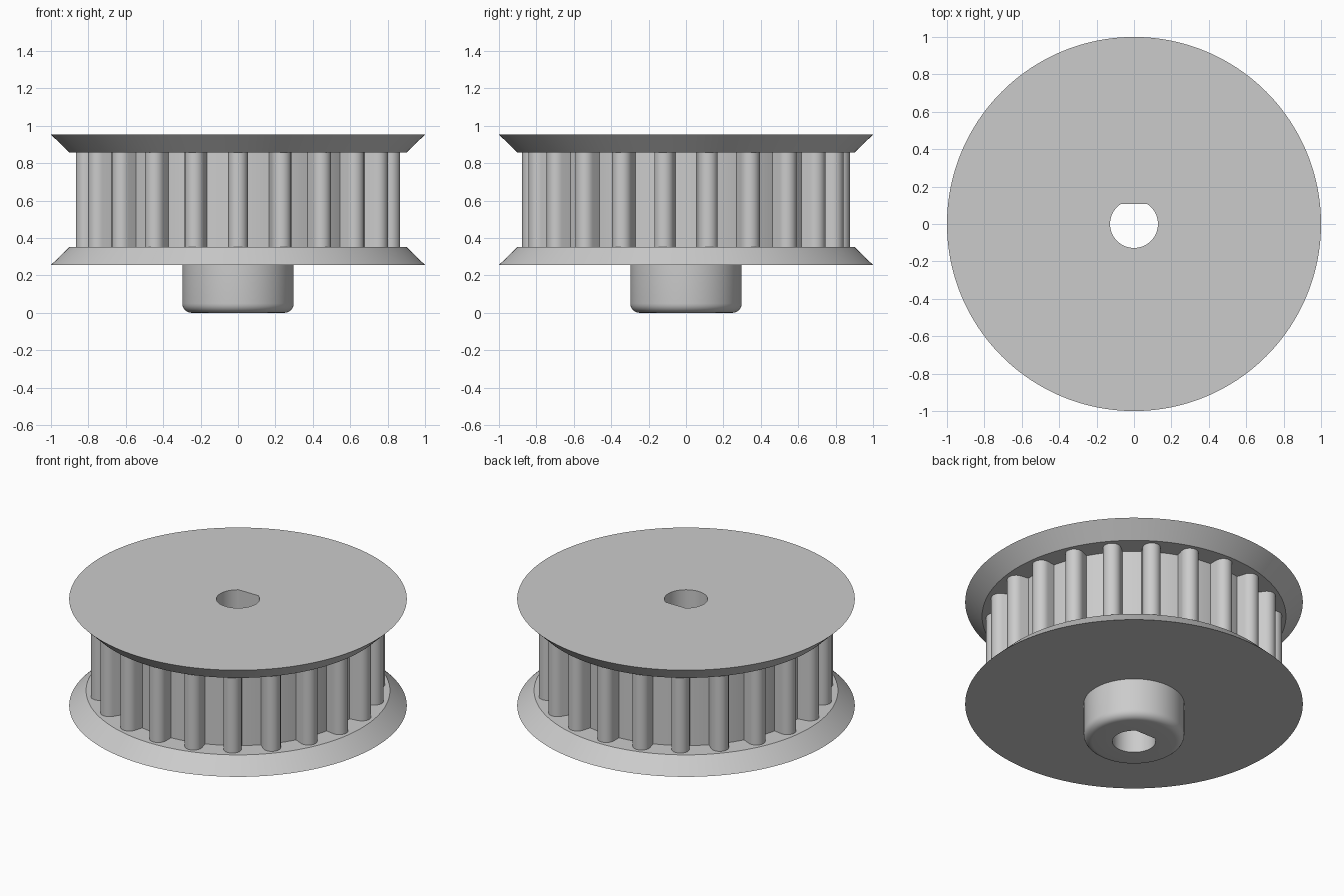
import bpy
import bmesh
from math import sin, cos, pi, radians, tau

cube = bpy.data.objects.get("Cube")
if cube:
    bpy.data.objects.remove(cube, do_unlink=True)

SEGMENTS = 192
TEETH = 22
BORE, BORE_FLAT = 0.128, 0.1064
HUB, FILLET = 0.298, 0.05
ROOT, TOOTH_CENTRE, TOOTH_HALF = 0.77, 0.823, 0.053
LOW, LOW_TOP, HIGH, TOP = 0.256, 0.353, 0.856, 0.953

grey = bpy.data.materials.new("plain grey")
grey.use_nodes = True
colour = (0.6, 0.6, 0.6, 1)
grey.diffuse_color = colour
grey.node_tree.nodes["Principled BSDF"].inputs["Base Color"].default_value = colour


def finish(bm, name):
    """Turn a bmesh into a smooth-shaded object with sharp edges kept."""
    bmesh.ops.recalc_face_normals(bm, faces=bm.faces)
    mesh = bpy.data.meshes.new(name)
    bm.to_mesh(mesh)
    bm.free()
    mesh.materials.append(grey)
    obj = bpy.data.objects.new(name, mesh)
    bpy.context.collection.objects.link(obj)
    bpy.ops.object.select_all(action="DESELECT")
    obj.select_set(True)
    bpy.context.view_layer.objects.active = obj
    bpy.ops.object.shade_smooth_by_angle(angle=radians(25))
    return obj


def bore_radius(angle):
    """D-shaped hole: round, with a flat on the back side."""
    s = sin(angle)
    return min(BORE, BORE_FLAT / s) if s > 0 else BORE


# Spool: hub, two flanges and core in one closed lathe; None marks the bore
fillet = [(HUB - FILLET + FILLET * sin(i * pi / 12), FILLET - FILLET * cos(i * pi / 12))
          for i in range(7)]
profile = [(None, 0), *fillet, (HUB, LOW), (1, LOW), (0.9, LOW_TOP), (ROOT, LOW_TOP),
           (ROOT, HIGH), (0.9, HIGH), (1, TOP), (None, TOP)]
bm = bmesh.new()
rings = []
for i in range(SEGMENTS):
    a = tau * i / SEGMENTS
    ring = []
    for r, z in profile:
        r = bore_radius(a) if r is None else r
        ring.append(bm.verts.new((r * cos(a), r * sin(a), z)))
    rings.append(ring)
for i, ring in enumerate(rings):
    after = rings[(i + 1) % SEGMENTS]
    for j in range(len(profile)):
        k = (j + 1) % len(profile)
        bm.faces.new((ring[j], after[j], after[k], ring[k]))
finish(bm, "pulley_spool")

# Teeth: round-nosed prisms set into the core, one facing the front
nose = [(TOOTH_HALF * cos(i * pi / 12), TOOTH_CENTRE + TOOTH_HALF * sin(i * pi / 12))
        for i in range(13)]
outline = [(TOOTH_HALF, ROOT - 0.03), *nose, (-TOOTH_HALF, ROOT - 0.03)]
bm = bmesh.new()
for t in range(TEETH):
    a = tau * t / TEETH - pi / 2
    base = []
    for side, out in outline:
        base.append(bm.verts.new((out * cos(a) - side * sin(a),
                                  out * sin(a) + side * cos(a), LOW_TOP - 0.01)))
    face = bm.faces.new(base)
    lifted = bmesh.ops.extrude_face_region(bm, geom=[face], use_keep_orig=True)
    verts = [g for g in lifted["geom"] if isinstance(g, bmesh.types.BMVert)]
    bmesh.ops.translate(bm, verts=verts, vec=(0, 0, HIGH - LOW_TOP + 0.02))
finish(bm, "belt_teeth")
